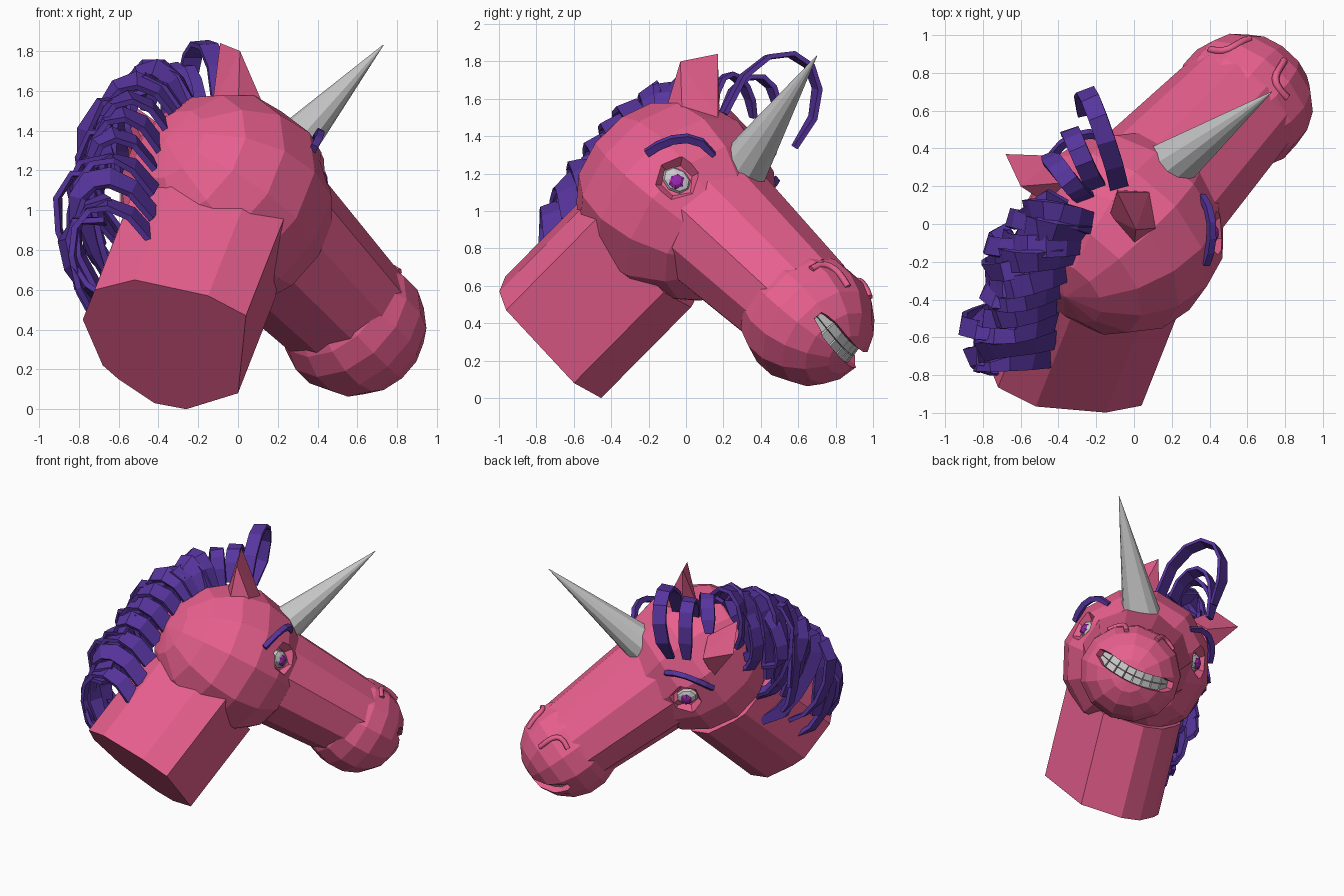
import bpy, bmesh, random
from mathutils import Vector as V, Matrix

if "Cube" in bpy.data.objects:
    bpy.data.objects.remove(bpy.data.objects["Cube"])

random.seed(4)
H = V((-.06, -.05, 1.05))            # skull centre
M = V((.58, .65, .42))               # snout centre
F = (M - H).normalized()             # snout direction
R = V((.81, -.52, .27))
R = (R - F * R.dot(F)).normalized()  # head's sideways axis
U = R.cross(F)


def mat(name, c):
    m = bpy.data.materials.new(name)
    m.diffuse_color = (*c, 1)
    m.use_nodes = True
    m.node_tree.nodes["Principled BSDF"].inputs["Base Color"].default_value = m.diffuse_color
    return m


PINK = mat("pink", (.80, .115, .27))
PURPLE = mat("purple", (.095, .035, .34))
IRIS = mat("iris", (.30, .02, .40))


def frame(x, y, z, o):
    return Matrix.Translation(o) @ Matrix((x, y, z)).transposed().to_4x4()


def finish(name, bm, m=None):
    bmesh.ops.recalc_face_normals(bm, faces=bm.faces)
    me = bpy.data.meshes.new(name)
    bm.to_mesh(me)
    bm.free()
    ob = bpy.data.objects.new(name, me)
    bpy.context.collection.objects.link(ob)
    if m:
        me.materials.append(m)
    return ob


def ball(name, c, radii, seg, rings, m, axes=(U, R, F)):
    bm = bmesh.new()
    bmesh.ops.create_uvsphere(bm, u_segments=seg, v_segments=rings, radius=1,
                              matrix=frame(*axes, c) @ Matrix.Diagonal((*radii, 1)))
    return finish(name, bm, m)


def cone(name, a, b, r1, r2, n, m=None, x=None, squash=1):
    z = (b - a).normalized()
    x = x or z.orthogonal().normalized()
    bm = bmesh.new()
    bmesh.ops.create_cone(bm, cap_ends=True, segments=n, radius1=r1, radius2=r2, depth=(b - a).length,
                          matrix=frame(x, z.cross(x), z, (a + b) / 2) @ Matrix.Diagonal((squash, 1, 1, 1)))
    return finish(name, bm, m)


def hull(name, pts, m):
    bm = bmesh.new()
    for p in pts:
        bm.verts.new(p)
    bmesh.ops.convex_hull(bm, input=bm.verts[:])
    return finish(name, bm, m)


def carve(target, cutter):
    cutter.hide_render = True
    cutter.hide_viewport = True
    cut = target.modifiers.new(cutter.name, "BOOLEAN")
    cut.operation = "DIFFERENCE"
    cut.solver = "EXACT"
    cut.object = cutter


def loft(bm, rings):
    rows = [[bm.verts.new(p) for p in ring] for ring in rings]
    n = len(rows[0])
    for a, b in zip(rows, rows[1:]):
        for i in range(n):
            bm.faces.new((a[i], a[(i + 1) % n], b[(i + 1) % n], b[i]))
    bm.faces.new(rows[0])
    bm.faces.new(rows[-1])


def ribbon(bm, pts, side, width, thick):
    # flat strap following a path, its width turned towards side
    rings = []
    for i, p in enumerate(pts):
        t = (pts[min(i + 1, len(pts) - 1)] - pts[max(i - 1, 0)]).normalized()
        s = (side - t * side.dot(t)).normalized()
        n = t.cross(s) * thick
        s = s * width * (.6 if i == len(pts) - 1 else 1)
        rings.append([p - s - n, p + s - n, p + s + n, p - s + n])
    loft(bm, rings)


def bez(c, n):
    # Bezier of any degree, sampled n+1 times
    out = []
    for k in range(n + 1):
        q = [V(p) for p in c]
        while len(q) > 1:
            q = [a.lerp(b, k / n) for a, b in zip(q, q[1:])]
        out.append(q[0])
    return out


def reflect(p):
    p = V(p)
    return p - 2 * (p - H).dot(R) * R


# Neck: uneven ring on a sloping plane, swept up into the skull
outline = [(-.78, .45), (-.72, .60), (-.52, .65), (-.15, .57), (.04, .47), (.0, .08),
           (-.26, 0), (-.42, .03), (-.60, .15), (-.68, .22)]
base = [V((x, -.72 - (.20 * (x + .37) + .64 * (z - .33)) / .71, z)) for x, z in outline]
bm = bmesh.new()
loft(bm, [base, [p + V((.19, .48, .485)) for p in base]])
finish("neck", bm, PINK)

# Skull and snout
skull = ball("skull", H, (.545, .545, .545), 12, 8, PINK)
cone("muzzle_bridge", H + F * .24 + U * .05, M - F * .06 + U * .03, .415, .35, 11, PINK, U, .9)
snout = ball("snout", M, (.355, .375, .36), 13, 9, PINK)

# Mouth opening and teeth follow one arc on the snout
arc = [d.normalized() for d in bez([(.32, .05, .02), (.225, .29, -.295), (-.17, .25, -.15)], 8)]
bm = bmesh.new()
rings = []
for i, d in enumerate(arc):
    t = (arc[min(i + 1, 8)] - arc[max(i - 1, 0)]).normalized()
    s = t.cross(d).normalized() * (.025 if i in (0, 8) else .052)
    rings.append([M + d * .24 - s, M + d * .24 + s, M + d * .5 + s, M + d * .5 - s])
loft(bm, rings)
carve(snout, finish("mouth_cutter", bm))

bm = bmesh.new()
for a, b in zip(arc, arc[1:]):
    d = (a + b).normalized()
    t = (b - a - d * (b - a).dot(d)).normalized()
    s = t.cross(d)
    w = (b - a).length * .3
    for k in (-1, 1):
        bmesh.ops.create_cube(bm, size=1, matrix=frame(t, s, d, M + d * .265 + s * k * .026)
                              @ Matrix.Diagonal((w * .93, .048, .09, 1)))
finish("teeth", bm)

# Horn
cone("horn", V((.16, .285, 1.20)), V((.73, .70, 1.83)), .145, .002, 12)

# Ears: wedges ending in a short ridge
hull("ear_right", [(-.09, .17, 1.84), (.01, -.03, 1.80), (-.13, .04, 1.52), (.14, -.02, 1.5),
                   (.08, .17, 1.5), (0, -.12, 1.5), (-.09, .18, 1.5)], PINK)
hull("ear_left", [(-.68, .37, 1.40), (-.60, .20, 1.58), (-.40, .36, 1.28), (-.35, .22, 1.40),
                  (-.45, .10, 1.30), (-.44, .28, 1.12)], PINK)

# Face details, one side then reflected
brow = bez([(.38, -.21, 1.31), (.42, -.12, 1.38), (.43, .05, 1.45), (.36, .15, 1.30)], 5)
nostril = bez([(.82, .67, .70), (.72, .78, .80), (.80, .84, .72), (.80, .87, .60)], 7)
for tag, tf in (("right", V), ("left", reflect)):
    e = tf((.43, -.05, 1.17))
    d = (e - H).normalized()
    x = (U - d * U.dot(d)).normalized()
    y = d.cross(x)
    carve(skull, cone("eye_cutter_" + tag, H + d * .47, H + d * .56, .085, .155, 6))
    ball("eyeball_" + tag, H + d * .475, (.065, .085, .035), 8, 6, None, (x, y, d))
    ball("pupil_" + tag, H + d * .498 - V((0, 0, .01)), (.047, .045, .024), 6, 5, IRIS, (x, y, d))
    bm = bmesh.new()
    ribbon(bm, [tf(p) for p in brow], (U + d * .3).normalized(), .02, .018)
    finish("eyebrow_" + tag, bm, PURPLE)
    cu = bpy.data.curves.new("nostril_" + tag, "CURVE")
    cu.dimensions = "3D"
    cu.bevel_depth = .02
    cu.bevel_resolution = 1
    cu.use_fill_caps = True
    sp = cu.splines.new("POLY")
    sp.points.add(len(nostril) - 1)
    for q, p in zip(sp.points, nostril):
        q.co = (*(M + (tf(p) - M).normalized() * .352), 1)
    cu.materials.append(PINK)
    bpy.context.collection.objects.link(bpy.data.objects.new("nostril_" + tag, cu))

# Mane: straps rooted on the crest, arching out and hanging on the left
roots = [(-.22, .0, 1.52), (-.30, -.15, 1.48), (-.42, -.42, 1.22), (-.42, -.70, .85)]
outer = [(-.50, .16, 1.74), (-.68, -.26, 1.62), (-.80, -.58, 1.36), (-.87, -.73, 1.02)]
tips = [(-.58, .02, 1.25), (-.72, -.15, .98), (-.70, -.40, .68), (-.76, -.78, .46)]


def along(pts, t):
    i = min(int(t), len(pts) - 2)
    return V(pts[i]).lerp(V(pts[i + 1]), t - i)


def jit(a):
    return V([random.uniform(-a, a) for _ in range(3)])


bm = bmesh.new()
N = 10
for k in range(N):
    t = 3 * k / (N - 1)
    a, o, e = along(roots, t), along(outer, t), along(tips, t)
    crown = a.lerp(o, .4) + V((0, -.02, .24))
    fall = o.lerp(e, .5) + V((-.06, 0, 0)) + jit(.06)
    path = bez([a, crown, o + jit(.04) + V((-.06, 0, .1)), fall, e + jit(.08)], 7)
    ribbon(bm, path, V((.1, .8, .45)) + jit(.4), .06, .015)
    # looser under-curls that fill the hanging side
    s = a.lerp(o, .55)
    low = e + V((.08, .08, -.02)) + jit(.1)
    path = bez([s, o + jit(.1) + V((-.1, 0, 0)), e.lerp(o, .4) + V((-.12, .05, 0)) + jit(.12),
                low + V((-.12, -.1, 0)), low + jit(.06)], 6)
    ribbon(bm, path, V((.2, .8, .3)) + jit(.5), .05, .014)
finish("mane", bm, PURPLE)

# Forelock curling up and forward
bm = bmesh.new()
locks = [[(-.08, .20, 1.52), (-.10, .34, 1.95), (-.26, .74, 2.0), (-.27, .82, 1.60), (-.27, .58, 1.34)],
         [(-.20, .20, 1.52), (-.25, .26, 1.80), (-.33, .50, 1.82), (-.36, .54, 1.55), (-.33, .46, 1.30)],
         [(-.26, .14, 1.50), (-.30, .15, 1.85), (-.42, .34, 1.75), (-.46, .36, 1.5)]]
for c in locks:
    ribbon(bm, bez(c, 7), V((1, .35, .1)), .05, .013)
finish("forelock", bm, PURPLE)
